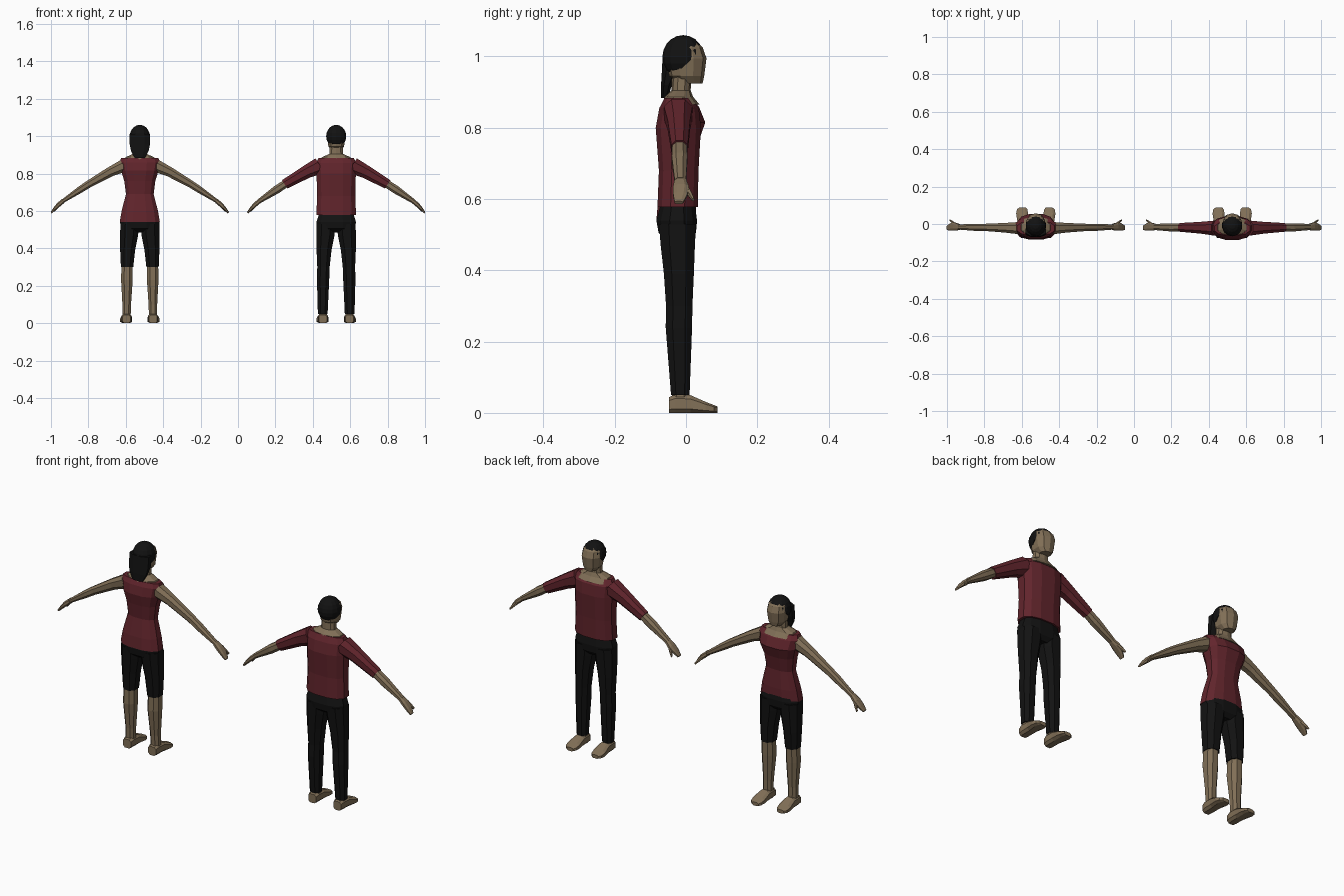
import bpy, bmesh, math
from mathutils import Vector

def material(name, rgb):
    m = bpy.data.materials.new(name)
    m.diffuse_color = (*rgb, 1)
    return m

SKIN = material("skin", (0.22, 0.16, 0.095))
RED = material("red_cloth", (0.12, 0.018, 0.025))
BLACK = material("black_cloth", (0.006, 0.006, 0.006))
X, Y, Z = Vector((1, 0, 0)), Vector((0, 1, 0)), Vector((0, 0, 1))

def finish(bm, name, mat):
    bmesh.ops.recalc_face_normals(bm, faces=bm.faces)
    me = bpy.data.meshes.new(name)
    bm.to_mesh(me)
    bm.free()
    me.materials.append(mat)
    ob = bpy.data.objects.new(name, me)
    bpy.context.collection.objects.link(ob)
    return ob

def loft(name, rings, mat, cx, u=X, v=Y, side=1, n=8, p=0.85):
    """Skin rounded rings (x, y, z, radius along u, radius along v)."""
    bm = bmesh.new()
    k = math.cos(math.pi / n) ** p
    loops = []
    for x, y, z, ru, rv in rings:
        loop = []
        for i in range(n):
            a = 2 * math.pi * (i + 0.5) / n
            c, s = math.cos(a), math.sin(a)
            q = Vector((x, y, z))
            q += u * ru * math.copysign(abs(c) ** p, c) / k
            q += v * rv * math.copysign(abs(s) ** p, s) / k
            loop.append(bm.verts.new((cx + side * q.x, q.y, q.z)))
        loops.append(loop)
    for a, b in zip(loops, loops[1:]):
        for i in range(n):
            j = (i + 1) % n
            bm.faces.new((a[i], a[j], b[j], b[i]))
    bm.faces.new(loops[0])
    bm.faces.new(loops[-1])
    return finish(bm, name, mat)

def front_back(rows):
    """Rows (z, half width, back y, front y) to centred rings."""
    return [(0, (b + f) / 2, z, w, (f - b) / 2) for z, w, b, f in rows]

def hair_cap(name, cx):
    bm = bmesh.new()
    bmesh.ops.create_uvsphere(bm, u_segments=14, v_segments=10, radius=1)
    for v in bm.verts:
        v.co = (cx + v.co.x * 0.055, v.co.y * 0.058 - 0.008, v.co.z * 0.061 + 0.999)
    # sloping hairline, then a level nape
    for co, no in (((cx, 0.04, 1.015), (0, 0.75, -0.8)), ((cx, 0, 0.948), (0, 0, -1))):
        bmesh.ops.bisect_plane(bm, geom=bm.verts[:] + bm.edges[:] + bm.faces[:],
                               plane_co=co, plane_no=no, clear_outer=True)
    bmesh.ops.holes_fill(bm, edges=[e for e in bm.edges if e.is_boundary], sides=0)
    return finish(bm, name, BLACK)

def person(tag, cx, woman):
    # head, neck and bare shoulders
    loft(tag + "_head", front_back([
        (0.924, 0.026, -0.02, 0.045), (0.945, 0.042, -0.045, 0.049),
        (0.995, 0.049, -0.055, 0.055), (1.025, 0.045, -0.052, 0.045),
        (1.046, 0.026, -0.035, 0.026)]), SKIN, cx, n=10)
    loft(tag + "_neck", front_back([
        (0.865, 0.088, -0.065, 0.036), (0.887, 0.076, -0.058, 0.018),
        (0.905, 0.037, -0.04, 0.012), (0.96, 0.034, -0.038, 0.014)]), SKIN, cx, n=10)
    hair_cap(tag + "_hair", cx)
    if woman:
        loft(tag + "_long_hair", front_back([
            (1.01, 0.054, -0.065, -0.01), (0.955, 0.054, -0.068, -0.022),
            (0.92, 0.047, -0.07, -0.04), (0.884, 0.028, -0.07, -0.05)]), BLACK, cx)

    # shirt
    if woman:
        rows = [(0.542, 0.107, -0.083, 0.028), (0.6, 0.097, -0.078, 0.028),
                (0.69, 0.074, -0.062, 0.022), (0.76, 0.083, -0.07, 0.035),
                (0.815, 0.1, -0.08, 0.054), (0.86, 0.108, -0.072, 0.036),
                (0.882, 0.1, -0.06, 0.015)]
    else:
        rows = [(0.578, 0.106, -0.08, 0.033), (0.68, 0.102, -0.076, 0.035),
                (0.8, 0.105, -0.085, 0.042), (0.855, 0.108, -0.075, 0.036),
                (0.884, 0.094, -0.06, 0.012)]
    loft(tag + "_shirt", front_back(rows), RED, cx, n=12, p=0.8)

    # hips
    loft(tag + "_trouser_hips", front_back([
        (0.59, 0.09, -0.07, 0.024), (0.54, 0.106, -0.083, 0.031),
        (0.505, 0.1, -0.077, 0.028), (0.485, 0.045, -0.05, 0.012)]),
        BLACK, cx, n=12, p=0.8)

    along = Vector((0.56, 0, 0.83))
    # (x, y, z, thickness, depth) from shoulder to wrist
    upper = [(0.085, -0.022, 0.842, 0.042, 0.038), (0.16, -0.02, 0.808, 0.032, 0.03),
             (0.275, -0.018, 0.742, 0.024, 0.022)]
    lower = [(0.265, -0.018, 0.749, 0.021, 0.02), (0.32, -0.018, 0.713, 0.022, 0.022),
             (0.415, -0.016, 0.65, 0.012, 0.016)]
    # trouser leg reaches the knee or the ankle
    leg = [(0.054, -0.024, 0.53, 0.05, 0.052), (0.057, -0.023, 0.47, 0.048, 0.048),
           (0.065, -0.02, 0.39, 0.04, 0.042)]
    shin = [(0.068, -0.019, 0.3, 0.033, 0.037), (0.07, -0.02, 0.24, 0.033, 0.037),
            (0.072, -0.016, 0.05, 0.026, 0.026)]
    bare = [(0.069, -0.019, 0.32, 0.029, 0.033), (0.069, -0.022, 0.23, 0.031, 0.034),
            (0.07, -0.018, 0.1, 0.023, 0.023), (0.071, -0.016, 0.03, 0.022, 0.022)]
    for side, word in ((-1, "left"), (1, "right")):
        end = tag + "_" + word
        if woman:
            arm = [(x, y, z, a * 0.82, b * 0.85) for x, y, z, a, b in upper + lower[1:]]
            loft(end + "_arm", arm, SKIN, cx, along, Y, side)
            loft(end + "_short_trouser_leg", leg + shin[:1], BLACK, cx, side=side)
            loft(end + "_shin", bare, SKIN, cx, side=side)
        else:
            loft(end + "_sleeve", [(x, y, z, a * 1.1, b * 1.05) for x, y, z, a, b in upper],
                 RED, cx, along, Y, side)
            loft(end + "_forearm", lower, SKIN, cx, along, Y, side)
            loft(end + "_trouser_leg", leg + shin, BLACK, cx, side=side)
            loft(end + "_ankle", bare[2:], SKIN, cx, side=side)
        # hand and thumb
        loft(end + "_hand", [
            (0.41, -0.016, 0.653, 0.012, 0.016), (0.435, -0.014, 0.632, 0.012, 0.022),
            (0.455, -0.016, 0.612, 0.009, 0.02), (0.474, -0.02, 0.59, 0.005, 0.012)],
            SKIN, cx, along, Y, side)
        loft(end + "_thumb", [
            (0.43, -0.004, 0.636, 0.009, 0.009), (0.446, 0.01, 0.615, 0.007, 0.007),
            (0.459, 0.02, 0.598, 0.004, 0.004)], SKIN, cx, along, Y, side, n=6)
        # foot, from heel to toe
        loft(end + "_foot", [
            (0.071, -0.048, 0.022, 0.022, 0.022), (0.071, -0.03, 0.026, 0.026, 0.026),
            (0.071, 0.012, 0.025, 0.027, 0.025), (0.073, 0.055, 0.0155, 0.032, 0.0155),
            (0.073, 0.078, 0.011, 0.028, 0.011), (0.071, 0.088, 0.009, 0.018, 0.009)],
            SKIN, cx, X, Z, side, p=0.65)

person("woman", -0.525, True)
person("man", 0.525, False)
